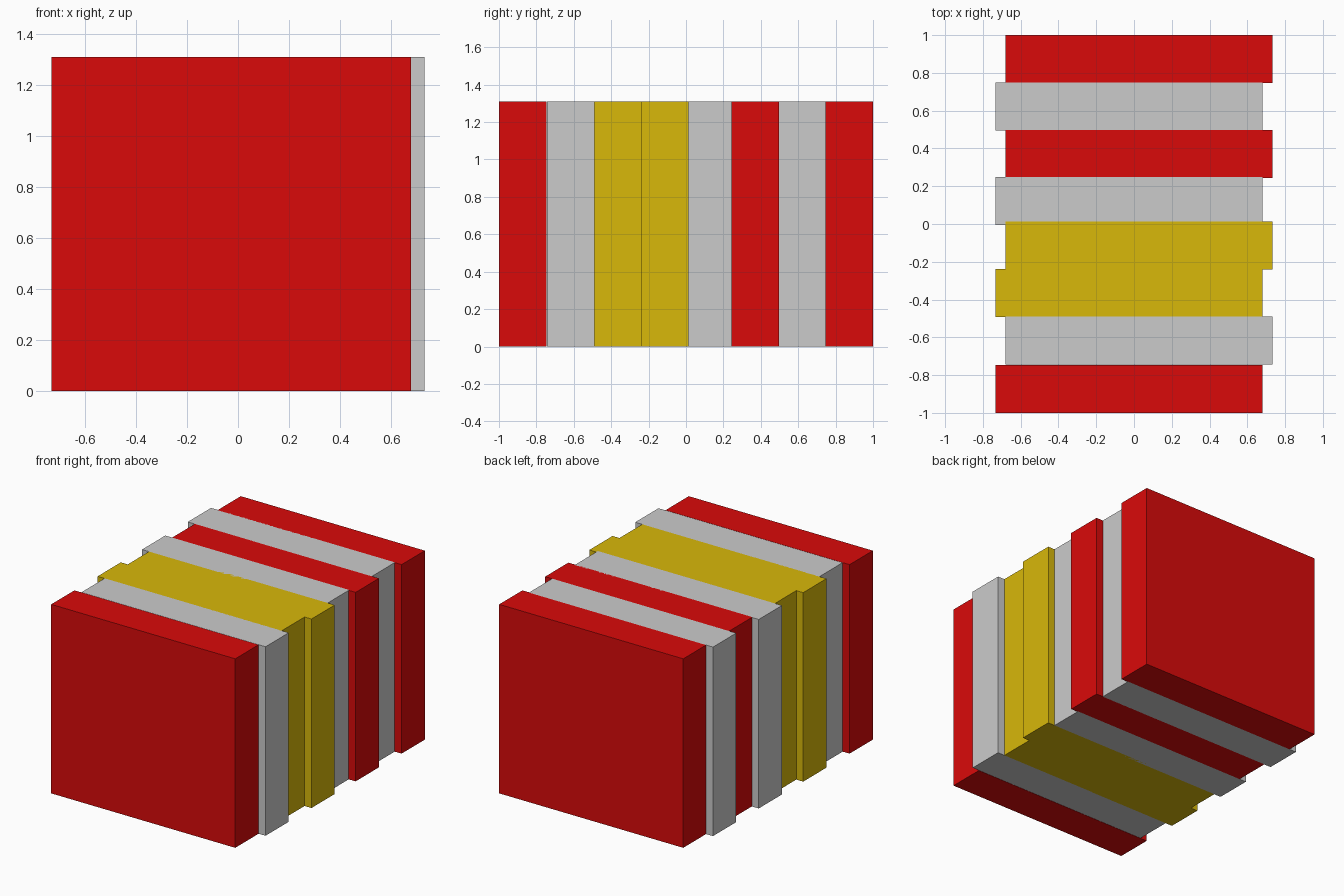
import bpy

if "Cube" in bpy.data.objects:
    bpy.data.objects.remove(bpy.data.objects["Cube"])

W, T, H = 1.411, 0.254, 1.31      # slab width, thickness, height
SHIFT = 0.0265                    # alternating sideways offset


def material(name, color):
    m = bpy.data.materials.new(name)
    m.diffuse_color = color
    m.use_nodes = True
    m.node_tree.nodes["Principled BSDF"].inputs["Base Color"].default_value = m.diffuse_color
    return m


red = material("red", (0.70, 0.003, 0.003, 1))
yellow = material("yellow", (0.69, 0.48, 0.003, 1))


def slab(name, x, y, mat):
    bpy.ops.mesh.primitive_cube_add(size=1, location=(x, y, H / 2))
    ob = bpy.context.object
    ob.name = name
    ob.scale = (W, T, H)
    bpy.ops.object.transform_apply(location=False, rotation=False, scale=True)
    if mat:
        ob.data.materials.append(mat)


# Row of upright slabs, front to back, staggered left and right
row = [
    ("front_red_slab", -0.873, red),
    ("front_grey_slab", -0.617, None),
    ("front_yellow_slab", -0.365, yellow),
    ("back_yellow_slab", -0.114, yellow),
    ("middle_grey_slab", 0.122, None),
    ("middle_red_slab", 0.370, red),
    ("back_grey_slab", 0.623, None),
    ("back_red_slab", 0.873, red),
]
for i, (name, y, mat) in enumerate(row):
    slab(name, SHIFT if i % 2 else -SHIFT, y, mat)
